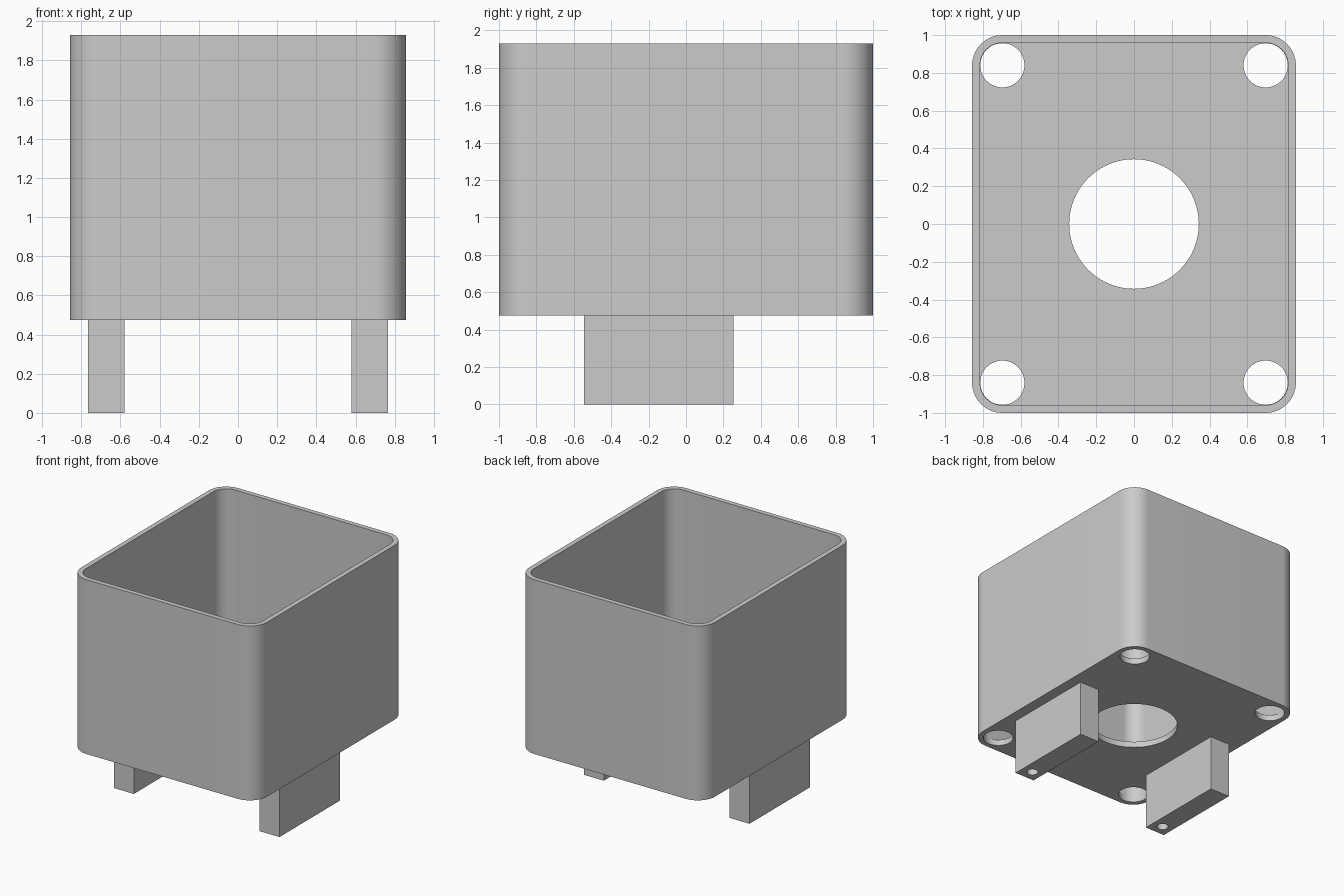
import bpy, bmesh
from math import cos, sin, pi, radians

if "Cube" in bpy.data.objects:
    bpy.data.objects.remove(bpy.data.objects["Cube"])

GREY = (0.6, 0.6, 0.6, 1)
grey = bpy.data.materials.new("plain grey")
grey.use_nodes = True
grey.diffuse_color = GREY
grey.node_tree.nodes["Principled BSDF"].inputs["Base Color"].default_value = GREY

# Main dimensions
HALF_X, HALF_Y, CORNER = 0.857, 1.0, 0.16
BASE, TOP = 0.475, 1.93
WALL, FLOOR = 0.041, 0.05
HOLE_X, HOLE_Y = HALF_X - CORNER, HALF_Y - CORNER


def prism(name, outline, z0, z1):
    """Extrude a flat outline from z0 to z1."""
    bm = bmesh.new()
    face = bm.faces.new([bm.verts.new((x, y, z0)) for x, y in outline])
    top = bmesh.ops.extrude_face_region(bm, geom=[face])["geom"]
    verts = [v for v in top if isinstance(v, bmesh.types.BMVert)]
    bmesh.ops.translate(bm, verts=verts, vec=(0, 0, z1 - z0))
    bmesh.ops.recalc_face_normals(bm, faces=bm.faces)
    mesh = bpy.data.meshes.new(name)
    bm.to_mesh(mesh)
    bm.free()
    mesh.materials.append(grey)
    obj = bpy.data.objects.new(name, mesh)
    bpy.context.collection.objects.link(obj)
    return obj


def circle(cx, cy, r, n=64):
    return [(cx + r * cos(2 * pi * i / n), cy + r * sin(2 * pi * i / n)) for i in range(n)]


def rounded_rect(hx, hy, r, steps=16):
    points = []
    for k, (sx, sy) in enumerate([(1, 1), (-1, 1), (-1, -1), (1, -1)]):
        for i in range(steps + 1):
            a = (k + i / steps) * pi / 2
            points.append((sx * (hx - r) + r * cos(a), sy * (hy - r) + r * sin(a)))
    return points


def cut(obj, cutters):
    """Subtract each cutter, apply, and smooth the curved walls."""
    bpy.ops.object.select_all(action="DESELECT")
    bpy.context.view_layer.objects.active = obj
    obj.select_set(True)
    for cutter in cutters:
        cutter.hide_render = True
        mod = obj.modifiers.new("cut", "BOOLEAN")
        mod.operation, mod.solver, mod.object = "DIFFERENCE", "EXACT", cutter
        bpy.ops.object.modifier_apply(modifier=mod.name)
        bpy.data.objects.remove(cutter)
    bpy.ops.object.shade_smooth_by_angle(angle=radians(30))


# Open box with a rounded cavity, a central floor hole and four corner holes
box = prism("open_box", rounded_rect(HALF_X, HALF_Y, CORNER), BASE, TOP)
cutters = [prism("cavity_cutter", rounded_rect(HALF_X - WALL, HALF_Y - WALL, CORNER - WALL),
                 BASE + FLOOR, TOP + 0.1),
           prism("centre_hole_cutter", circle(0, 0, 0.343, 96), BASE - 0.1, BASE + 0.2)]
for sx in (-1, 1):
    for sy in (-1, 1):
        cutters.append(prism("corner_hole_cutter", circle(sx * HOLE_X, sy * HOLE_Y, 0.117),
                             BASE - 0.1, BASE + 0.2))
cut(box, cutters)

# Two block legs, each with a small blind hole underneath near the front
for side, s in (("left", 1), ("right", -1)):
    x0, x1 = sorted((s * 0.58, s * 0.765))
    leg = prism(side + "_leg", [(x0, -0.545), (x1, -0.545), (x1, 0.255), (x0, 0.255)], 0, BASE)
    cut(leg, [prism("leg_hole_cutter", circle(s * 0.672, -0.45, 0.045, 32), -0.1, 0.3)])
